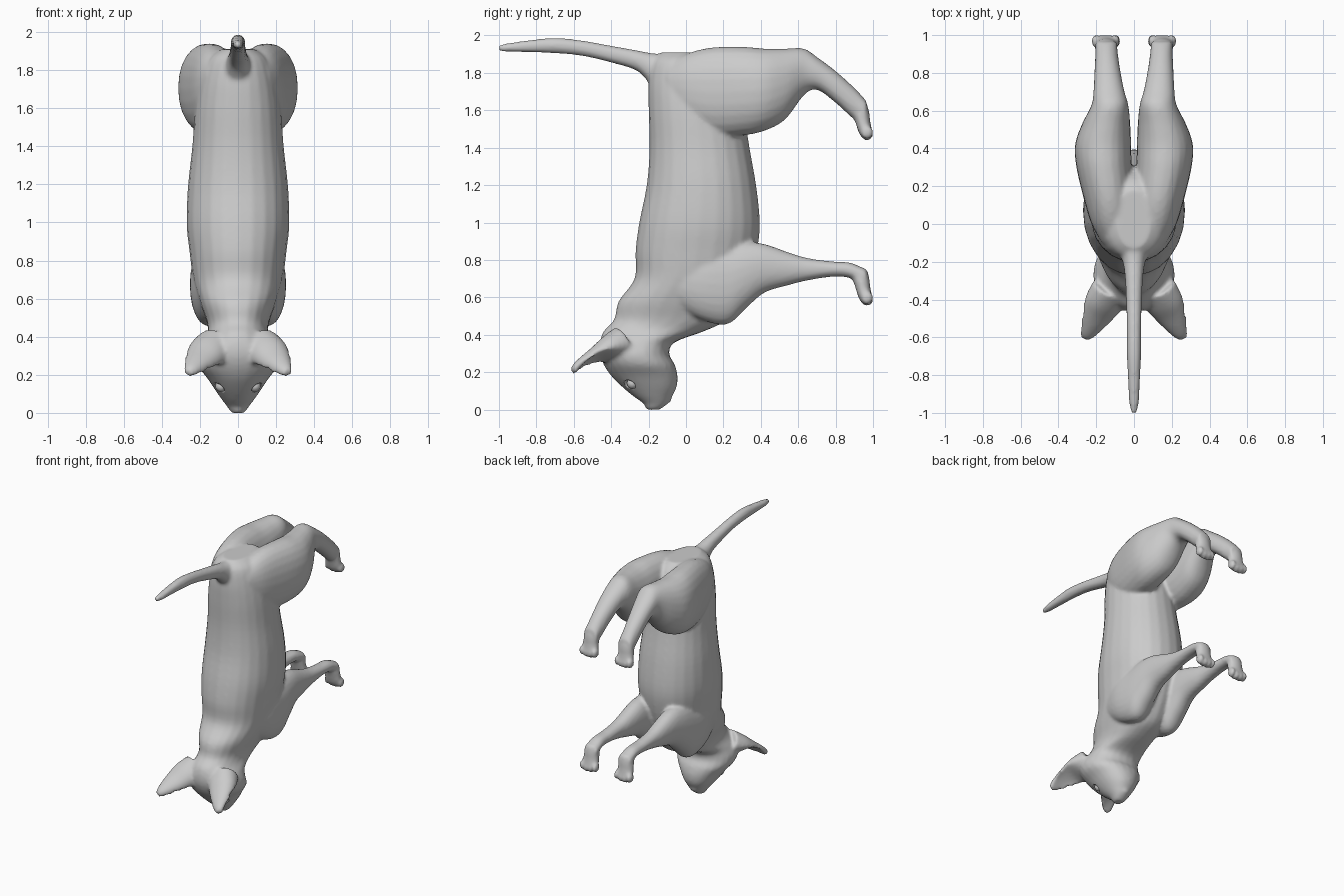
import bpy, bmesh, math
from mathutils import Vector, Matrix

if "Cube" in bpy.data.objects:
    bpy.data.objects.remove(bpy.data.objects["Cube"])

fur = bpy.data.materials.new("grey_fur")
fur.diffuse_color = (0.6, 0.6, 0.6, 1)
fur.use_nodes = True
fur.node_tree.nodes["Principled BSDF"].inputs["Base Color"].default_value = fur.diffuse_color
bm = bmesh.new()
SEG = 24


def smooth_rows(rows, steps=4):
    """Catmull-Rom interpolation of a list of number rows."""
    out = []
    for i in range(len(rows) - 1):
        p0, p1, p2, p3 = (rows[max(i - 1, 0)], rows[i], rows[i + 1],
                          rows[min(i + 2, len(rows) - 1)])
        for s in range(steps):
            t = s / steps
            out.append([0.5 * (2 * b + (c - a) * t + (2 * a - 5 * b + 4 * c - d) * t * t
                        + (3 * b - a - 3 * c + d) * t ** 3)
                        for a, b, c, d in zip(p0, p1, p2, p3)])
    return out + [list(rows[-1])]


def loft(rows, point):
    """Closed tube; point(row, cos, sin) places one ring vertex."""
    rings = []
    for row in smooth_rows(rows):
        ring = []
        for k in range(SEG):
            a = 2 * math.pi * k / SEG
            c, s = math.cos(a), math.sin(a)
            c = math.copysign(abs(c) ** 0.92, c)
            s = math.copysign(abs(s) ** 0.92, s)
            ring.append(bm.verts.new(point(row, c, s)))
        rings.append(ring)
    for r, q in zip(rings, rings[1:]):
        for k in range(SEG):
            n = (k + 1) % SEG
            bm.faces.new((r[k], r[n], q[n], q[k]))
    bm.faces.new(rings[0])
    bm.faces.new(rings[-1])


def z_slices(rows, side=1):
    """Rows: z, x0, x1, y0, y1."""
    loft(rows, lambda r, c, s: (side * ((r[1] + r[2]) / 2 + (r[2] - r[1]) / 2 * c),
                                (r[3] + r[4]) / 2 + (r[4] - r[3]) / 2 * s, r[0]))


def y_slices(rows, side=1):
    """Rows: y, x0, x1, z0, z1."""
    loft(rows, lambda r, c, s: (side * ((r[1] + r[2]) / 2 + (r[2] - r[1]) / 2 * c), r[0],
                                (r[3] + r[4]) / 2 + (r[4] - r[3]) / 2 * s))


def ball(loc, size):
    m = Matrix.Translation(loc) @ Matrix.Diagonal((*size, 1))
    bmesh.ops.create_uvsphere(bm, u_segments=16, v_segments=10, radius=1, matrix=m)


# torso, neck and head: z, half width, y0, y1
trunk = [(1.91, .09, -.13, .18), (1.86, .16, -.18, .24), (1.75, .20, -.20, .29),
         (1.6, .225, -.20, .31), (1.4, .24, -.195, .34), (1.2, .262, -.21, .375),
         (1.0, .27, -.25, .395), (.85, .255, -.27, .38), (.7, .235, -.275, .34),
         (.58, .20, -.36, .29), (.48, .165, -.385, .22), (.42, .16, -.44, .10),
         (.36, .19, -.46, -.06), (.30, .215, -.46, -.09), (.24, .205, -.44, -.06),
         (.18, .16, -.40, -.045), (.12, .12, -.34, -.05), (.07, .085, -.28, -.075),
         (.03, .055, -.225, -.10), (0, .035, -.21, -.14)]
z_slices([(z, -w, w, a, b) for z, w, a, b in trunk])

# tail
y_slices([(y, -w, w, a, b) for y, w, a, b in
          [(-.08, .09, 1.68, 1.90), (-.18, .065, 1.73, 1.905), (-.26, .05, 1.81, 1.92),
           (-.4, .042, 1.855, 1.945), (-.55, .038, 1.89, 1.972), (-.7, .037, 1.905, 1.987),
           (-.85, .031, 1.91, 1.973), (-.96, .024, 1.912, 1.957), (-1.006, .01, 1.92, 1.95)]])

# chin and nose
ball((0, -.105, .06), (.035, .03, .03))
ball((0, -.19, .018), (.03, .03, .022))

for side in (1, -1):
    # hind thigh and shank
    y_slices([(-.1, .05, .17, 1.62, 1.84), (0, .01, .225, 1.52, 1.90),
              (.13, .0, .265, 1.46, 1.935), (.3, .012, .305, 1.465, 1.94),
              (.42, .015, .312, 1.49, 1.93), (.53, .02, .275, 1.55, 1.93),
              (.63, .03, .225, 1.68, 1.93), (.7, .05, .215, 1.71, 1.885),
              (.8, .07, .21, 1.64, 1.81), (.9, .085, .205, 1.55, 1.72),
              (.965, .09, .205, 1.52, 1.65)], side)
    # foreleg
    y_slices([(-.05, .06, .22, .55, .84), (.08, .05, .25, .48, .88),
              (.22, .04, .25, .455, .89), (.32, .05, .24, .54, .895),
              (.42, .06, .225, .625, .885), (.55, .075, .21, .665, .84),
              (.65, .09, .2, .69, .81), (.78, .095, .195, .71, .792),
              (.87, .095, .195, .705, .787), (.93, .09, .2, .68, .765),
              (.965, .09, .2, .67, .745)], side)
    # paws with toes
    for top, mid in ((1.64, .15), (.755, .147)):
        z_slices([(top - d, mid - w, mid + w, a, b) for d, w, a, b in
                  [(0, .04, .90, .965), (.05, .055, .89, .98), (.1, .06, .905, .985),
                   (.15, .065, .92, .995), (.18, .05, .935, .995)]], side)
        for k in range(4):
            o = (k - 1.5) * .036
            ball((side * (mid + o), .968, top - .172 + abs(o) * .25), (.021, .034, .036))

    # cupped ear, open toward the face
    base, tip = Vector((side * .135, -.36, .335)), Vector((side * .262, -.605, .205))
    axis = (tip - base).normalized()
    u = axis.cross(Vector((0, 0, 1))).normalized()
    u = (u + axis.cross(u) * .45 * side).normalized()
    v = u.cross(axis).normalized()
    if v.z < 0:
        v = -v

    def ear_point(r, c, s):
        t, w, d, cup = r
        h = s * d if s > 0 else s * d * (1 - cup)
        return base.lerp(tip, t) + u * (c * w) + v * h
    loft([(-.1, .10, .10, .2), (.2, .105, .085, .5), (.45, .09, .065, 1.1),
          (.7, .066, .05, 1.2), (.9, .042, .036, .8), (1.0, .022, .02, .2)], ear_point)

# one continuous skin
bmesh.ops.recalc_face_normals(bm, faces=bm.faces)
mesh = bpy.data.meshes.new("animal_body")
bm.to_mesh(mesh)
bm.free()
mesh.materials.append(fur)
body = bpy.data.objects.new("animal_body", mesh)
bpy.context.collection.objects.link(body)
rm = body.modifiers.new("skin", 'REMESH')
rm.mode = 'VOXEL'
rm.voxel_size = 0.012
rm.use_smooth_shade = True
sm = body.modifiers.new("soften", 'SMOOTH')
sm.factor = 0.5
sm.iterations = 5

# eyes set in hollow sockets
for side, label in ((1, "right"), (-1, "left")):
    for name, r, loc in (("socket_cutter", .036, (side * .105, -.305, .125)),
                         ("eye", .03, (side * .088, -.285, .14))):
        bpy.ops.mesh.primitive_uv_sphere_add(segments=20, ring_count=12, radius=r, location=loc)
        ob = bpy.context.object
        ob.name = label + "_" + name
        ob.data.materials.append(fur)
        bpy.ops.object.shade_smooth()
        if name == "socket_cutter":
            ob.hide_render = True
            ob.display_type = 'WIRE'
            cut = body.modifiers.new("socket", 'BOOLEAN')
            cut.operation = 'DIFFERENCE'
            cut.object = ob
